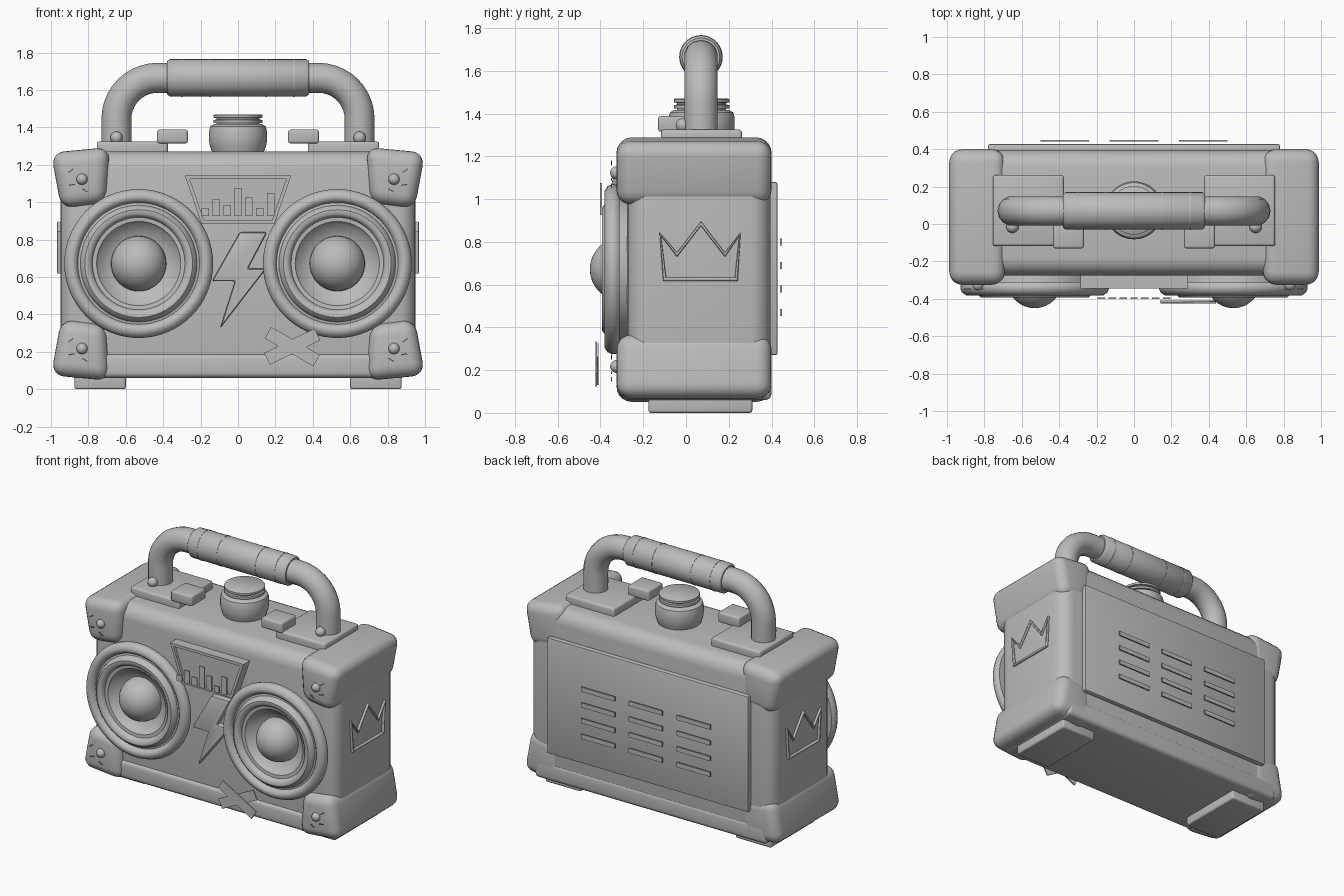
import bpy, bmesh, math
from mathutils import Vector, Matrix

old = bpy.data.objects.get("Cube")
if old:
    bpy.data.objects.remove(old, do_unlink=True)

grey = bpy.data.materials.new("plain grey")
grey.use_nodes = True
grey.diffuse_color = (0.5, 0.5, 0.5, 1)
grey.node_tree.nodes["Principled BSDF"].inputs["Base Color"].default_value = (0.5, 0.5, 0.5, 1)


def finish(name, bm, bevel=0, segments=3, angle=35):
    bmesh.ops.recalc_face_normals(bm, faces=bm.faces)
    mesh = bpy.data.meshes.new(name)
    bm.to_mesh(mesh)
    bm.free()
    mesh.materials.append(grey)
    ob = bpy.data.objects.new(name, mesh)
    bpy.context.collection.objects.link(ob)
    bpy.ops.object.select_all(action='DESELECT')
    ob.select_set(True)
    bpy.context.view_layer.objects.active = ob
    if bevel:
        mod = ob.modifiers.new("Bevel", 'BEVEL')
        mod.width, mod.segments = bevel, segments
        mod.limit_method = 'ANGLE'
        bpy.ops.object.modifier_apply(modifier=mod.name)
    bpy.ops.object.shade_smooth_by_angle(angle=math.radians(angle))
    return ob


def box(name, x, y, z, bevel=0, segments=3, turn=0):
    """Box from (min, max) ranges, optionally turned about the y axis."""
    bm = bmesh.new()
    bmesh.ops.create_cube(bm, size=1)
    lo, hi = Vector((x[0], y[0], z[0])), Vector((x[1], y[1], z[1]))
    mat = (Matrix.Translation((lo + hi) / 2) @ Matrix.Rotation(-math.radians(turn), 4, 'Y')
           @ Matrix.Diagonal((*(hi - lo), 1)))
    bm.transform(mat)
    return finish(name, bm, bevel, segments)


def plate(name, outline, y, bevel=0):
    """Front-facing outline of (x, z) points extruded over a y range."""
    bm = bmesh.new()
    face = bm.faces.new([bm.verts.new((px, y[0], pz)) for px, pz in outline])
    ext = bmesh.ops.extrude_face_region(bm, geom=[face])
    verts = [v for v in ext["geom"] if isinstance(v, bmesh.types.BMVert)]
    bmesh.ops.translate(bm, verts=verts, vec=(0, y[1] - y[0], 0))
    return finish(name, bm, bevel, 2)


def lathe(name, profile, place, steps=48, angle=40):
    """Spin (radius, height) points about local z, then place."""
    bm = bmesh.new()
    verts = [bm.verts.new((r, 0, h)) for r, h in profile]
    edges = [bm.edges.new(pair) for pair in zip(verts, verts[1:])]
    bmesh.ops.spin(bm, geom=verts + edges, axis=(0, 0, 1), cent=(0, 0, 0),
                   angle=math.tau, steps=steps, use_duplicate=False)
    bmesh.ops.remove_doubles(bm, verts=bm.verts, dist=0.0005)
    bm.transform(place)
    return finish(name, bm, angle=angle)


def ball(name, centre, radius):
    bm = bmesh.new()
    bmesh.ops.create_uvsphere(bm, u_segments=20, v_segments=12, radius=radius)
    bm.transform(Matrix.Translation(centre))
    return finish(name, bm, angle=60)


def tube(name, points, radius, cyclic=False):
    cu = bpy.data.curves.new(name, 'CURVE')
    cu.dimensions = '3D'
    cu.bevel_depth, cu.bevel_resolution, cu.use_fill_caps = radius, 5, True
    sp = cu.splines.new('POLY')
    sp.points.add(len(points) - 1)
    for p, co in zip(sp.points, points):
        p.co = (*co, 1)
    sp.use_cyclic_u = cyclic
    ob = bpy.data.objects.new(name, cu)
    bpy.context.collection.objects.link(ob)
    bm = bmesh.new()
    bm.from_mesh(ob.to_mesh())
    ob.to_mesh_clear()
    bpy.data.objects.remove(ob)
    return finish(name, bm, angle=50)


# Case with lower rail, rear cover and feet
box("case", (-0.95, 0.95), (-0.275, 0.395), (0.07, 1.27), 0.095, 5)
box("lower_rail", (-0.9, 0.9), (-0.29, 0.4), (0.06, 0.19), 0.03, 4)
box("rear_cover", (-0.78, 0.78), (0.37, 0.427), (0.27, 1.08), 0.008, 2)
for col in (-1, 0, 1):
    for row in range(4):
        cx, cz = col * 0.37, 0.47 + row * 0.11
        box("rear_vent", (cx - 0.13, cx + 0.13), (0.44, 0.449), (cz - 0.016, cz + 0.016))

# Flared corner guards, screws and feet
for side, sx in (("left", 1), ("right", -1)):
    box(side + "_foot", sorted((sx * 0.6, sx * 0.875)), (-0.175, 0.31), (0, 0.1), 0.012)
    for level, sz in (("upper", 1), ("lower", -1)):
        bm = bmesh.new()
        bmesh.ops.create_cube(bm, size=2)
        for v in bm.verts:
            out, far = v.co.x > 0, v.co.z > 0
            x = (1.0 if far else 0.945) if out else (0.685 if far else 0.705)
            z = (0.595 if out else 0.625) if far else (0.295 if out else 0.325)
            v.co = (sx * x, 0.40 if v.co.y > 0 else -0.325, 0.67 + sz * z)
        finish(side + "_" + level + "_corner_guard", bm, 0.07, 5)
        ball(side + "_" + level + "_screw", (sx * 0.834, -0.325, 0.67 + sz * 0.453), 0.03)
        # Small scratches beside the screws
        for dx, dz, turn in ((0.055, -0.03, 10), (0.06, 0.045, 35), (-0.015, -0.06, -30)):
            cx, cz = sx * (0.834 + dx), 0.67 + sz * 0.453 + dz
            box("scratch", (cx - 0.016, cx + 0.016), (-0.351, -0.345),
                (cz - 0.003, cz + 0.003), turn=turn)

# Speakers: ringed surround, cone and dome
surround = [(0.33, 0.24), (0.34, 0.31), (0.38, 0.31), (0.395, 0.325), (0.398, 0.345), (0.388, 0.367),
            (0.365, 0.382), (0.345, 0.38), (0.33, 0.365), (0.325, 0.352), (0.312, 0.355),
            (0.305, 0.378), (0.288, 0.393), (0.268, 0.393), (0.252, 0.38), (0.247, 0.362),
            (0.225, 0.36), (0.215, 0.345), (0.14, 0.295), (0, 0.295)]
dome = [(0.148 * math.cos(a), 0.302 + 0.148 * math.sin(a))
        for a in [i * math.pi / 16 for i in range(9)]]
for side, sx in (("left", 1), ("right", -1)):
    place = Matrix.Translation((sx * 0.531, 0, 0.672)) @ Matrix.Rotation(math.pi / 2, 4, 'X')
    lathe(side + "_speaker", surround, place, 64)
    lathe(side + "_speaker_dome", dome, place)

# Display: rim, sunken screen and level bars
rim_outer = [(-0.285, 1.144), (0.285, 1.144), (0.195, 0.884), (-0.195, 0.884)]
rim_inner = [(-0.258, 1.125), (0.258, 1.125), (0.181, 0.902), (-0.181, 0.902)]
plate("display_screen", rim_inner, (-0.26, -0.325))
bm = bmesh.new()
loops = [[bm.verts.new((x, y, z)) for x, z in pts] for pts, y in
         ((rim_outer, -0.26), (rim_outer, -0.345), (rim_inner, -0.345), (rim_inner, -0.26))]
for a, b in zip(loops, loops[1:] + loops[:1]):
    for i in range(4):
        j = (i + 1) % 4
        bm.faces.new((a[i], a[j], b[j], b[i]))
finish("display_rim", bm)
for i, h in enumerate((0.043, 0.09, 0.06, 0.15, 0.1, 0.043, 0.123)):
    cx = (i - 3) * 0.058
    box("level_bar", (cx - 0.02, cx + 0.02), (-0.402, -0.394), (0.925, 0.925 + h))

# Lightning bolt and crossed tape on the front
bolt = [(0.01, 0.84), (0.155, 0.84), (0.053, 0.645), (0.15, 0.645),
        (-0.096, 0.326), (-0.016, 0.578), (-0.139, 0.578)]
plate("lightning_bolt", bolt, (-0.25, -0.315), 0.012)
for turn, y in ((26, -0.418), (-30, -0.424)):
    box("tape_strip", (0.14, 0.44), (y, y + 0.008), (0.193, 0.263), turn=turn)

# Crown outlines on both ends
crown = [(-0.1, 0.625), (-0.12, 0.835), (-0.042, 0.74), (0.07, 0.885),
         (0.182, 0.74), (0.252, 0.835), (0.235, 0.625)]
for side, sx in (("left", 1), ("right", -1)):
    tube(side + "_crown", [(sx * 0.957, y, z) for y, z in crown], 0.011, True)

# Carrying handle with padded grip
arc = [(0.43 + 0.22 * math.cos(a), 0.07, 1.445 + 0.22 * math.sin(a))
       for a in [i * math.pi / 20 for i in range(11)]]
half = [(0.65, 0.07, 1.28)] + arc
tube("handle", half + [(-x, y, z) for x, y, z in reversed(half)], 0.08)
along_x = Matrix.Translation((0, 0.07, 1.665)) @ Matrix.Rotation(math.pi / 2, 4, 'Y')
lathe("handle_grip", [(0, -0.38), (0.088, -0.38), (0.1, -0.365), (0.1, 0.365),
                      (0.088, 0.38), (0, 0.38)], along_x, 32)
for gx in (-0.3, -0.15, 0.15, 0.3):
    lathe("grip_seam", [(0.09, gx - 0.004), (0.102, gx - 0.004), (0.102, gx + 0.004),
                        (0.09, gx + 0.004)], along_x, 32)

# Handle mounts, their rivets and the top buttons
for side, sx in (("left", 1), ("right", -1)):
    box(side + "_handle_mount", sorted((sx * 0.375, sx * 0.755)), (-0.118, 0.262), (1.25, 1.325), 0.015)
    ball(side + "_mount_rivet", (sx * 0.65, -0.015, 1.345), 0.033)
    box(side + "_button", sorted((sx * 0.268, sx * 0.432)), (-0.13, 0.03), (1.315, 1.388), 0.012)

# Top dial
lathe("dial", [(0, 1.26), (0.135, 1.26), (0.15, 1.30), (0.155, 1.33), (0.155, 1.38), (0.148, 1.405),
               (0.13, 1.417), (0.115, 1.417), (0.115, 1.424), (0.13, 1.424), (0.13, 1.44),
               (0.115, 1.442), (0.115, 1.45), (0.13, 1.452), (0.13, 1.466), (0.125, 1.47), (0, 1.47)],
      Matrix.Translation((0, 0.073, 0)))
